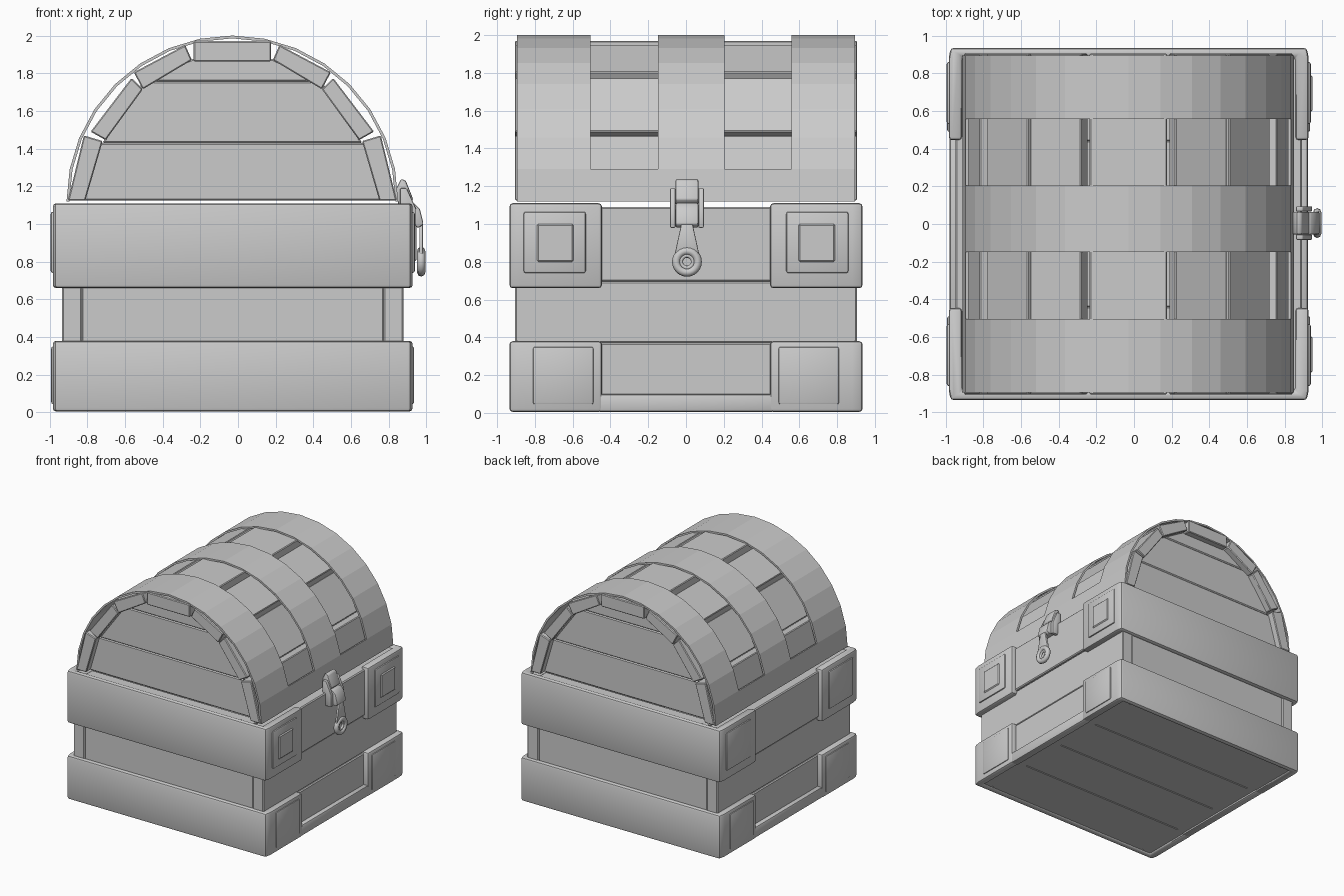
import bpy, bmesh, math
from mathutils import Vector

if "Cube" in bpy.data.objects:
    bpy.data.objects.remove(bpy.data.objects["Cube"])

CX = -0.028   # mirror plane of the chest body in x


def prism(name, pts, axis, lo, hi, bevel=0.0, seg=2):
    """Extrude a 2D outline along an axis, then round all edges."""
    place = {'x': lambda a, b, t: (t, a, b),
             'y': lambda a, b, t: (a, t, b),
             'z': lambda a, b, t: (a, b, t)}[axis]
    bm = bmesh.new()
    face = bm.faces.new([bm.verts.new(place(a, b, lo)) for a, b in pts])
    ext = bmesh.ops.extrude_face_region(bm, geom=[face])
    moved = [v for v in ext['geom'] if isinstance(v, bmesh.types.BMVert)]
    bmesh.ops.translate(bm, verts=moved, vec=Vector(place(0, 0, hi - lo)))
    bmesh.ops.recalc_face_normals(bm, faces=bm.faces[:])
    if bevel:
        sharp = [e for e in bm.edges if e.calc_face_angle(0) > 0.6]
        bmesh.ops.bevel(bm, geom=sharp, offset=bevel, segments=seg,
                        profile=0.5, affect='EDGES', clamp_overlap=True)
    me = bpy.data.meshes.new(name)
    bm.to_mesh(me)
    bm.free()
    ob = bpy.data.objects.new(name, me)
    bpy.context.collection.objects.link(ob)
    if bevel:
        bpy.ops.object.select_all(action='DESELECT')
        ob.select_set(True)
        bpy.context.view_layer.objects.active = ob
        bpy.ops.object.shade_smooth_by_angle(angle=math.radians(35))
    return ob


def box(name, x, y, z, bevel=0.006, seg=1):
    (x0, x1), (y0, y1) = sorted(x), sorted(y)
    return prism(name, [(x0, y0), (x1, y0), (x1, y1), (x0, y1)], 'z', z[0], z[1], bevel, seg)


def side(s, d):
    """x at distance d from the mirror plane on side s."""
    return CX + s * d


# bottom boards
for i in range(4):
    y0 = -0.88 + i * 0.44
    box("bottom_board", (-0.93, 0.87), (y0, y0 + 0.44), (0.02, 0.1))

# body walls
for s in (-1, 1):
    for d, z0, z1 in ((0.912, 0.02, 0.37), (0.905, 0.37, 0.695), (0.92, 0.695, 1.09)):
        box("side_board", (side(s, 0.80), side(s, d)), (-0.905, 0.905), (z0, z1), 0.008)
    for z0, z1 in ((0.02, 0.37), (0.37, 0.69), (0.69, 1.10)):
        box("end_board", (side(-1, 0.80), side(1, 0.80)), (s * 0.80, s * 0.895), (z0, z1))

# wrapped metal bands around both ends
for s in (-1, 1):
    for z0, z1 in ((0.005, 0.38), (0.66, 1.11)):
        half = [(0.955, 0.445), (0.955, 0.88), (0.945, 0.935)]
        inner = [(0.885, 0.885), (0.885, 0.445)]
        pts = [(side(1, d), s * y) for d, y in half]
        pts += [(side(-1, d), s * y) for d, y in reversed(half)]
        pts += [(side(-1, d), s * y) for d, y in reversed(inner)]
        pts += [(side(1, d), s * y) for d, y in inner]
        prism("end_band", pts, 'z', z0, z1, 0.018, 2)

# lower rails joining the bands
for s in (-1, 1):
    box("bottom_rail", (side(s, 0.88), side(s, 0.95)), (-0.47, 0.47), (0.005, 0.1), 0.015, 2)

# corner plates with raised studs on the clasp side
for s in (-1, 1):
    for t in (-1, 1):
        box("upper_plate", (side(s, 0.94), side(s, 0.966)), (t * 0.53, t * 0.86), (0.74, 1.065), 0.012, 2)
        box("lower_plate", (side(s, 0.94), side(s, 0.963)), (t * 0.49, t * 0.81), (0.045, 0.35), 0.01, 2)
    box("plate_stud", (side(1, 0.95), side(1, 0.974)), (s * 0.595, s * 0.79), (0.80, 1.0), 0.008, 1)

# lid boards running along the arch
LX, LZ = -0.03, 1.12
lid_boards = [
    [(0.78, 1.125), (0.872, 1.125), (0.788, 1.47), (0.688, 1.44)],
    [(0.672, 1.445), (0.752, 1.49), (0.535, 1.775), (0.475, 1.715)],
    [(0.475, 1.715), (0.523, 1.805), (0.25, 1.95), (0.215, 1.87)],
]
for s in (-1, 1):
    for q in lid_boards:
        prism("lid_board", [(LX + s * a, b) for a, b in q], 'y', -0.905, 0.905, 0.006, 1)
prism("lid_board", [(LX - 0.205, 1.862), (LX + 0.205, 1.862), (LX + 0.205, 1.97), (LX - 0.205, 1.97)],
      'y', -0.905, 0.905, 0.006, 1)

# lid end boards
end_shapes = [(1.125, 0.80, 1.43, 0.70), (1.43, 0.69, 1.755, 0.475), (1.755, 0.475, 1.875, 0.215)]
for s in (-1, 1):
    for z0, w0, z1, w1 in end_shapes:
        prism("lid_end_board", [(LX - w0, z0), (LX + w0, z0), (LX + w1, z1), (LX - w1, z1)],
              'y', s * 0.77, s * 0.85, 0.008, 1)


# arched lid straps and the skirts joining them
def arc(r0, r1, first, last):
    def ring(r, i):
        a = math.pi * i / 16
        return (LX + r * math.cos(a), LZ + r * math.sin(a))
    return ([ring(r1, i) for i in range(first, last + 1)] +
            [ring(r0, i) for i in range(last, first - 1, -1)])


for y0, y1 in ((-0.895, -0.505), (-0.148, 0.205), (0.558, 0.895)):
    prism("lid_strap", arc(0.865, 0.88, 0, 16), 'y', y0, y1)
for y0, y1 in ((-0.505, -0.148), (0.205, 0.558)):
    prism("lid_skirt", arc(0.865, 0.88, 0, 1), 'y', y0, y1)
    prism("lid_skirt", arc(0.865, 0.88, 15, 16), 'y', y0, y1)

# clasp
prism("clasp_hinge", [(0.84, 1.19), (0.865, 1.24), (0.89, 1.23), (0.93, 1.13), (0.90, 1.10), (0.85, 1.10)],
      'y', -0.055, 0.065, 0.008)
prism("clasp_tongue", [(0.90, 1.11), (0.935, 1.11), (0.965, 1.08), (0.985, 1.0), (0.96, 0.98), (0.89, 1.0)],
      'y', -0.055, 0.065, 0.008)
for y in (-0.07, 0.08):
    prism("clasp_cheek", [(0.86, 1.19), (0.895, 1.19), (0.945, 1.08), (0.945, 0.98), (0.89, 0.98), (0.86, 1.08)],
          'y', y - 0.014, y + 0.014, 0.006)

# hanging key plate with ring
prism("latch_arm", [(-0.025, 1.0), (0.035, 1.0), (0.07, 0.84), (-0.06, 0.84)], 'x', 0.962, 0.982, 0.006)
for name, big, small in (("latch_ring", 0.057, 0.022), ("latch_inner_ring", 0.032, 0.011)):
    bpy.ops.mesh.primitive_torus_add(major_segments=24, minor_segments=8, major_radius=big, minor_radius=small,
                                     location=(0.972, 0.005, 0.8), rotation=(0, math.pi / 2, 0))
    bpy.context.object.name = name
    bpy.ops.object.shade_smooth_by_angle(angle=math.radians(50))
